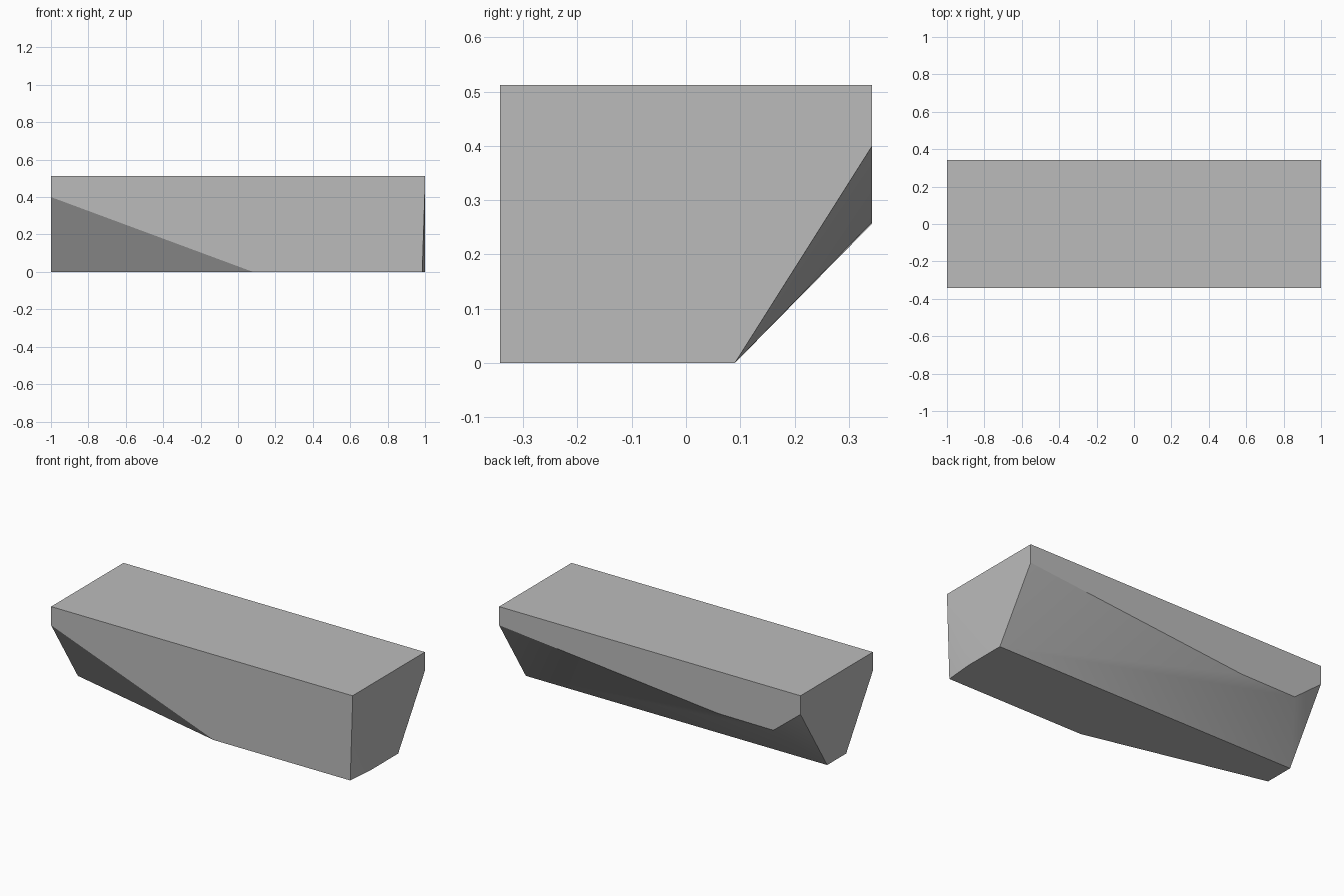
import bpy, bmesh, math

cube = bpy.data.objects.get("Cube")
if cube:
    bpy.data.objects.remove(cube, do_unlink=True)

# Plain grey material
grey = bpy.data.materials.new("plain_grey")
grey.use_nodes = True
colour = (0.5, 0.5, 0.5, 1.0)
grey.diffuse_color = colour
grey.node_tree.nodes["Principled BSDF"].inputs["Base Color"].default_value = colour

HALF, TOP, RIM, KEEL = 0.343, 0.512, 0.40, 0.09

# Flat top
corners = [(x, y, TOP) for x in (-1, 1) for y in (-HALF, HALF)]
# Tapered left end
corners += [(-1, s * HALF, RIM) for s in (-1, 1)]
corners += [(-1, s * KEEL, 0) for s in (-1, 1)]
# Right end, with its slightly sheared front corner
corners += [(1, HALF, RIM), (1, KEEL, 0), (1, -0.17, 0),
            (1, -HALF, 0.46), (0.985, -HALF, 0)]
# Front underside cut and the back lower edge
corners += [(0.08, -HALF, 0), (-0.455, HALF, 0.26), (-0.82, HALF, 0.257)]

# Wrap the corners in one convex block
bm = bmesh.new()
for corner in corners:
    bm.verts.new(corner)
bmesh.ops.convex_hull(bm, input=bm.verts)
bmesh.ops.dissolve_limit(bm, angle_limit=math.radians(0.3),
                         verts=bm.verts, edges=bm.edges)
bmesh.ops.recalc_face_normals(bm, faces=bm.faces)
mesh = bpy.data.meshes.new("chipped_block")
bm.to_mesh(mesh)
bm.free()
mesh.materials.append(grey)

block = bpy.data.objects.new("chipped_block", mesh)
bpy.context.collection.objects.link(block)

# Soft shading across the shallow facets, crisp main edges
bpy.context.view_layer.objects.active = block
block.select_set(True)
bpy.ops.object.shade_smooth_by_angle(angle=math.radians(30))
